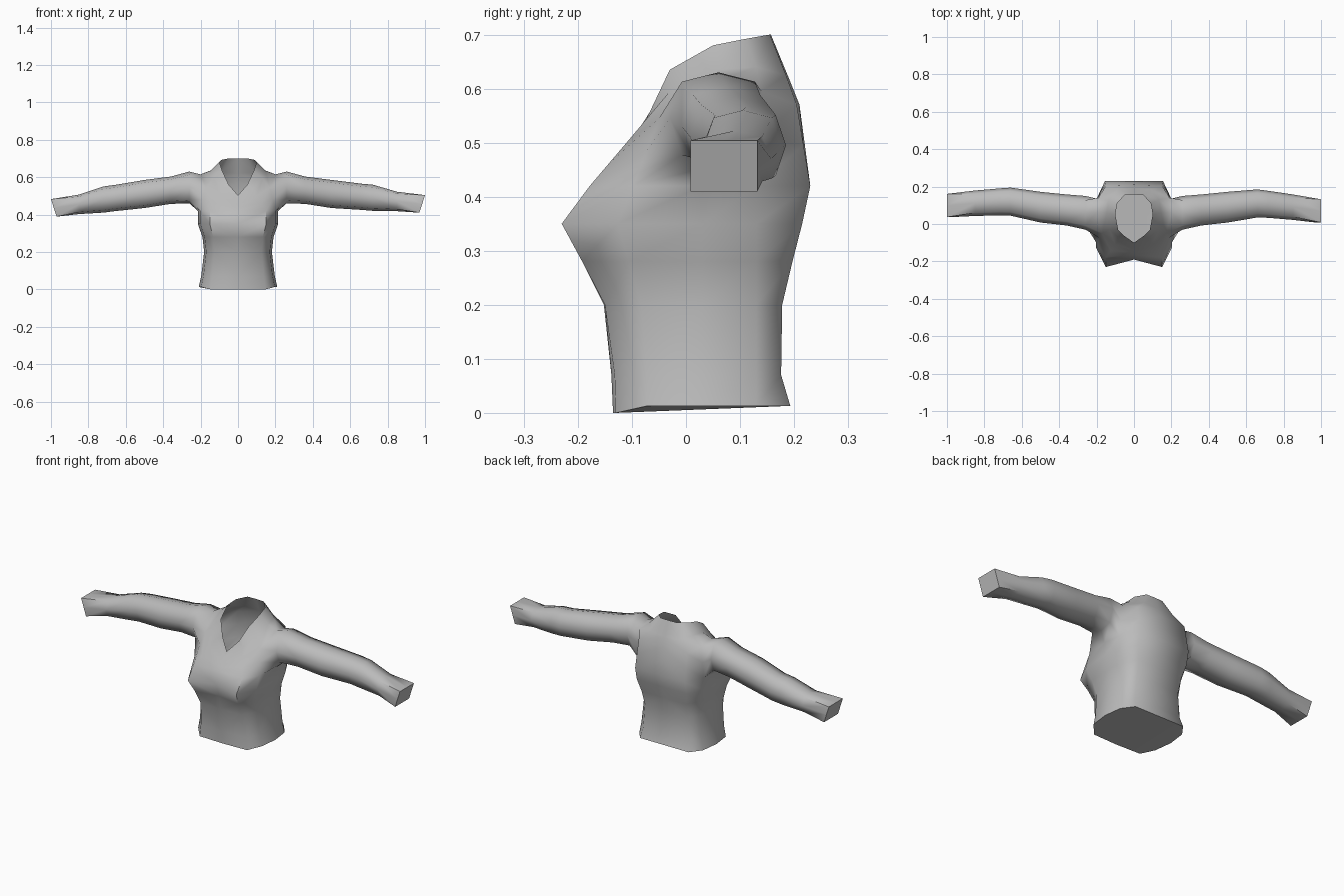
import bpy, bmesh, math

if "Cube" in bpy.data.objects:
    bpy.data.objects.remove(bpy.data.objects["Cube"])

# Flat grey cloth
cloth = bpy.data.materials.new("grey_cloth")
cloth.diffuse_color = (0.5, 0.5, 0.5, 1)
cloth.use_nodes = True
cloth.node_tree.nodes["Principled BSDF"].inputs["Base Color"].default_value = cloth.diffuse_color

# Body sections: height, half width, front centre y, bust y, back y
BODY = [
    (0.013, 0.210, -0.135, -0.130, 0.193),
    (0.07, 0.197, -0.138, -0.132, 0.176),
    (0.20, 0.181, -0.152, -0.150, 0.178),
    (0.28, 0.190, -0.170, -0.192, 0.197),
    (0.35, 0.215, -0.190, -0.230, 0.215),
    (0.42, 0.215, -0.165, -0.178, 0.230),
]
# Half rings from front centre to back centre
SHOULDER = [(0, -0.14, 0.455), (0.10, -0.11, 0.50), (0.17, -0.05, 0.545),
            (0.20, 0.06, 0.615), (0.19, 0.14, 0.595), (0.15, 0.205, 0.57), (0, 0.21, 0.57)]
NECK = [(0, -0.115, 0.48), (0.08, -0.075, 0.54), (0.13, -0.03, 0.595),
        (0.145, 0.06, 0.635), (0.135, 0.13, 0.64), (0.09, 0.185, 0.625), (0, 0.19, 0.62)]
COLLAR = [(0, -0.10, 0.503), (0.05, -0.065, 0.56), (0.085, -0.03, 0.635),
          (0.10, 0.05, 0.68), (0.09, 0.11, 0.692), (0.05, 0.155, 0.70), (0, 0.157, 0.70)]
# Sleeve sections: x, centre y, centre z, half depth, half height
SLEEVE = [
    (0.26, 0.060, 0.545, 0.090, 0.085),
    (0.36, 0.075, 0.530, 0.083, 0.073),
    (0.50, 0.090, 0.510, 0.082, 0.075),
    (0.66, 0.110, 0.495, 0.075, 0.070),
    (0.72, 0.105, 0.490, 0.072, 0.070),
    (0.85, 0.090, 0.470, 0.068, 0.052),
    (0.985, 0.070, 0.457, 0.062, 0.047),
]


def body_ring(z, w, fc, fb, yb):
    zf = 0 if z < 0.05 else z
    return [(0, fc, zf), (0.7 * w, fb, zf), (0.94 * w, 0.55 * fb, z), (w, 0.03, z),
            (0.94 * w, 0.13, z), (0.72 * w, yb, z), (0, yb, z)]


def sleeve_ring(i, side):
    x, cy, cz, ry, rz = SLEEVE[i]
    cuff = i == len(SLEEVE) - 1
    c, d = (1, 1) if cuff else (0.75, 0.8)
    # the left sleeve hangs a little lower and further back
    t = max(0, (x - 0.5) / 0.5) if side < 0 else 0
    shape = [(-c, -d), (0, -1), (c, -d), (1, 0), (c, d), (0, 1), (-c, d), (-1, 0)]
    return [(x + (0.015 * v if cuff else 0), cy + ry * u + 0.03 * t, cz + rz * v - 0.022 * t)
            for u, v in shape]


bm = bmesh.new()


def add_face(points, side):
    bm.faces.new([bm.verts.new((side * x, y, z)) for x, y, z in points])


rings = [body_ring(*b) for b in BODY]
middle = [tuple((p + q) / 2 for p, q in zip(a, s)) for a, s in zip(rings[-1], SHOULDER)]
A = len(rings) - 1
rings += [middle, SHOULDER, NECK, COLLAR]

for side in (1, -1):
    # Torso and collar, leaving the armhole open
    for r in range(len(rings) - 1):
        for c in range(6):
            if r in (A, A + 1) and c in (2, 3):
                continue
            add_face([rings[r][c], rings[r][c + 1], rings[r + 1][c + 1], rings[r + 1][c]], side)
    # Closed hem
    add_face(rings[0], side)
    # Sleeve grown from the armhole, with a closed cuff
    a, m, s = rings[A:A + 3]
    loops = [[a[2], a[3], a[4], m[4], s[4], s[3], s[2], m[2]]]
    loops += [sleeve_ring(i, side) for i in range(len(SLEEVE))]
    for p, q in zip(loops, loops[1:]):
        for k in range(8):
            n = (k + 1) % 8
            add_face([p[k], p[n], q[n], q[k]], side)
    add_face(loops[-1], side)

bmesh.ops.remove_doubles(bm, verts=bm.verts[:], dist=0.0005)
bmesh.ops.recalc_face_normals(bm, faces=bm.faces[:])
mesh = bpy.data.meshes.new("sweater")
bm.to_mesh(mesh)
bm.free()
mesh.materials.append(cloth)
sweater = bpy.data.objects.new("sweater", mesh)
bpy.context.collection.objects.link(sweater)

# Smooth cloth with sharp cuffs and hem
bpy.context.view_layer.objects.active = sweater
sweater.select_set(True)
bpy.ops.object.shade_smooth_by_angle(angle=math.radians(65))
